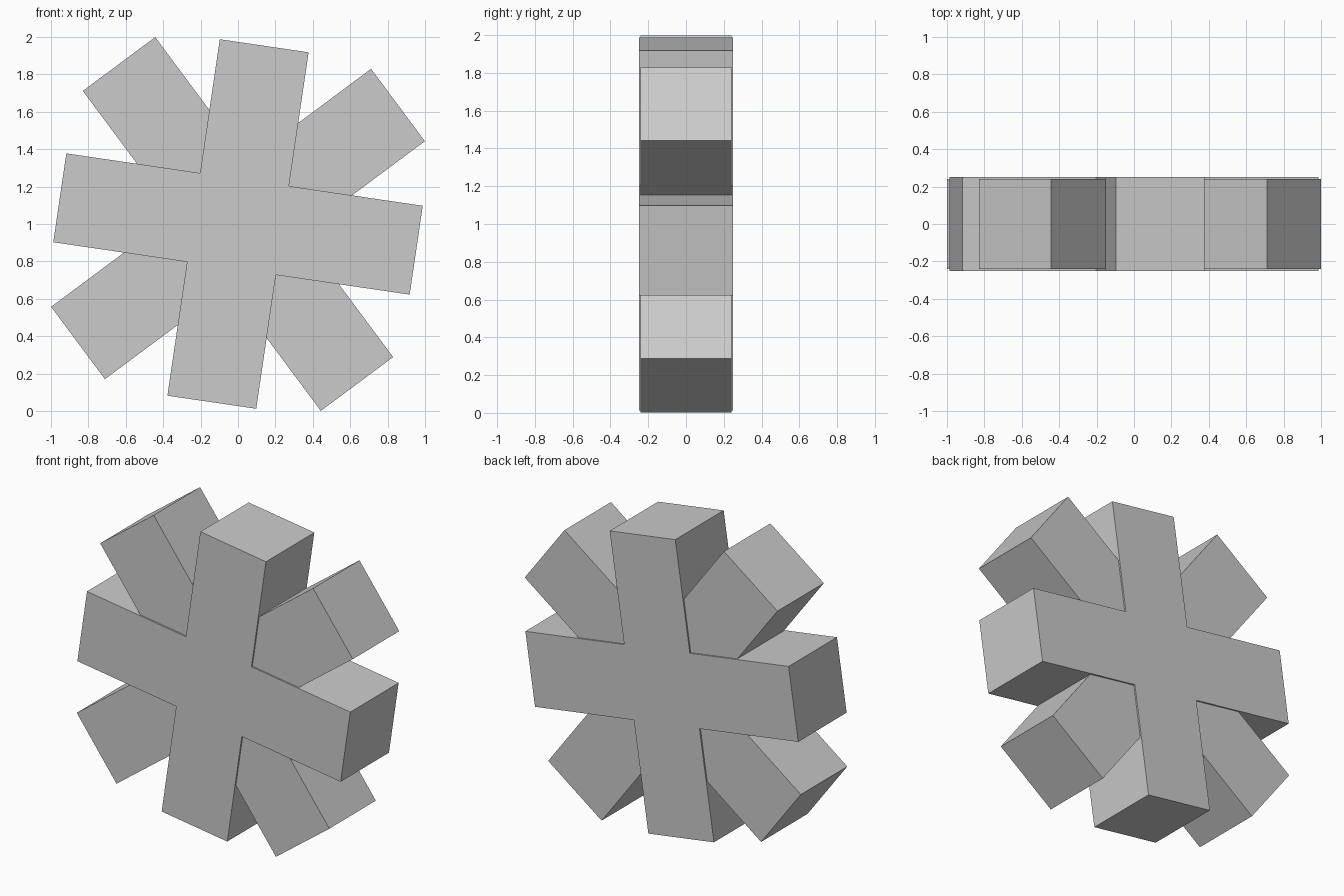
import bpy, bmesh, math
from mathutils import Matrix

if "Cube" in bpy.data.objects:
    bpy.data.objects.remove(bpy.data.objects["Cube"])


def make_cross(name, reach, half_width, half_depth, angle):
    """Extruded plus-shaped profile, turned in the XZ plane."""
    w, r = half_width, reach
    quarter = [(r, -w), (r, w), (w, w)]
    bm = bmesh.new()
    verts = []
    for i in range(4):
        turn = Matrix.Rotation(math.radians(angle + 90 * i), 2)
        for x, z in quarter:
            px, pz = turn[0][0] * x + turn[0][1] * z, turn[1][0] * x + turn[1][1] * z
            verts.append(bm.verts.new((px, -half_depth, pz)))
    front = bm.faces.new(verts)
    extruded = bmesh.ops.extrude_face_region(bm, geom=[front], use_keep_orig=True)["geom"]
    bmesh.ops.translate(bm, vec=(0, 2 * half_depth, 0),
                        verts=[g for g in extruded if isinstance(g, bmesh.types.BMVert)])
    bmesh.ops.recalc_face_normals(bm, faces=bm.faces[:])
    mesh = bpy.data.meshes.new(name)
    bm.to_mesh(mesh)
    bm.free()
    obj = bpy.data.objects.new(name, mesh)
    obj.location = (0, 0, 1)
    bpy.context.collection.objects.link(obj)
    return obj


TILT = -8.36
# Thicker upright cross, and the slimmer, longer cross set diagonally behind its arms
make_cross("main_cross", 0.963, 0.24, 0.25, TILT)
make_cross("diagonal_cross", 1.066, 0.241, 0.24, TILT + 45)
